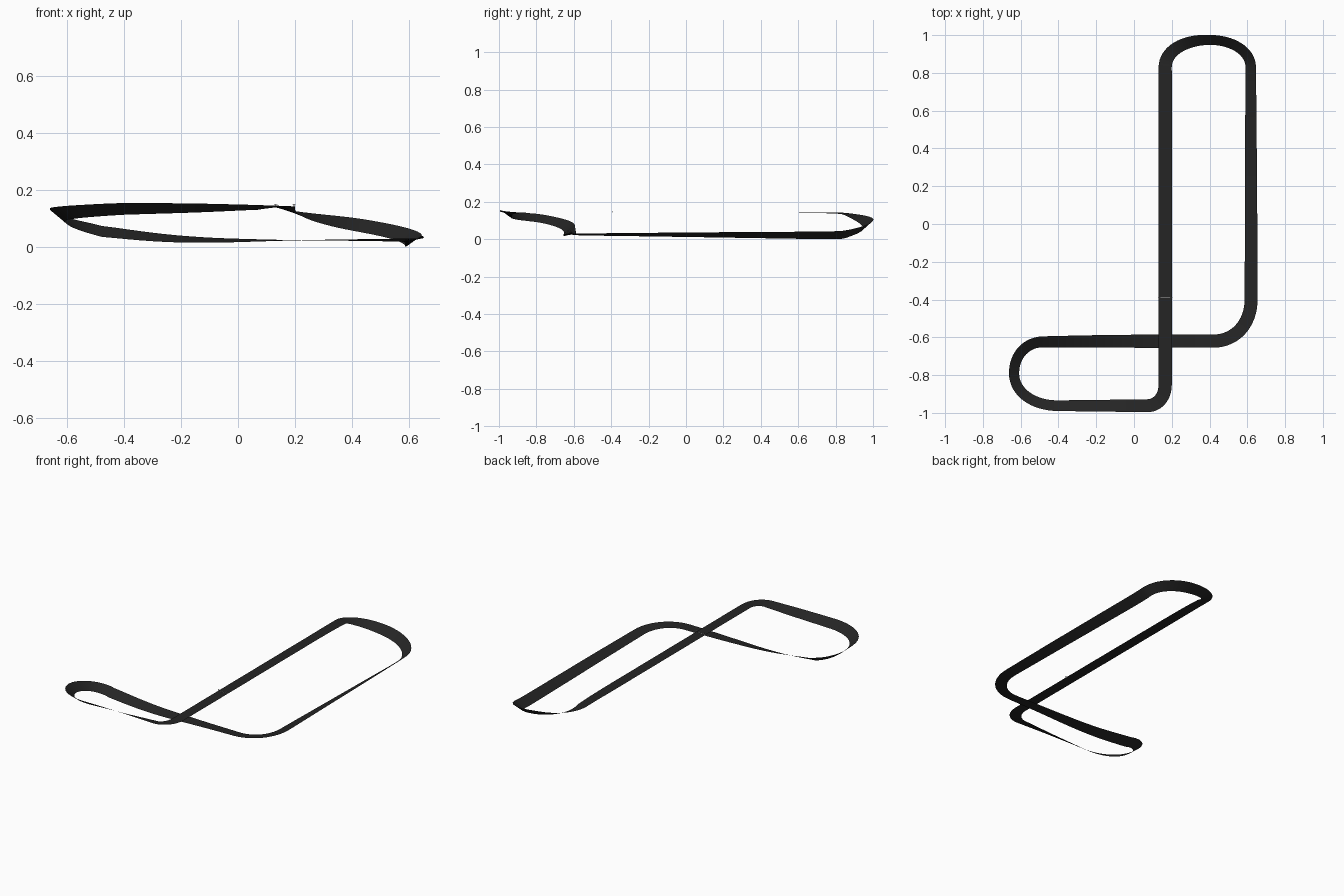
import bpy, bmesh, math
from mathutils import Vector

if "Cube" in bpy.data.objects:
    bpy.data.objects.remove(bpy.data.objects["Cube"])

def material(name, c):
    m = bpy.data.materials.new(name)
    m.diffuse_color = (*c, 1)
    m.use_nodes = True
    m.node_tree.nodes["Principled BSDF"].inputs["Base Color"].default_value = m.diffuse_color
    return m

asphalt = material("dark asphalt", (0.018, 0.018, 0.018))
grey = material("light grey", (0.5, 0.5, 0.5))

WIDTH = 0.07
# Centre line: x, y, z, bank (left edge height minus right), shape of leg to next key
# S straight, V quarter turn starting along y, H quarter turn starting along x
KEYS = [
    (.165, -.85, .145, 0, 'S'), (.165, .6, .145, 0, 'S'), (.165, .83, .144, .006, 'V'),
    (.395, .975, .085, .047, 'H'), (.618, .83, .023, .043, 'S'), (.62, 0, .027, .024, 'S'),
    (.62, -.4, .028, .014, 'V'), (.42, -.62, .028, .006, 'S'), (.2, -.62, .027, 0, 'S'),
    (-.1, -.621, .026, -.018, 'S'), (-.3, -.622, .036, -.030, 'S'), (-.48, -.624, .060, -.040, 'H'),
    (-.635, -.79, .117, -.045, 'V'), (-.4, -.962, .138, -.042, 'S'), (-.1, -.962, .141, -.030, 'S'),
    (.07, -.962, .143, -.015, 'H'),
]

# Sample the closed centre line
pts = []
for i, a in enumerate(KEYS):
    b = KEYS[(i + 1) % len(KEYS)]
    dx, dy = b[0] - a[0], b[1] - a[1]
    n = 16 if a[4] != 'S' else max(3, int(math.hypot(dx, dy) / .04))
    for k in range(n):
        t = k / n
        if a[4] == 'S':
            x, y = a[0] + dx * t, a[1] + dy * t
        else:
            # cubic quarter turn
            early = 3 * (1 - t) ** 2 * t * .58 + 3 * (1 - t) * t * t + t ** 3
            late = 3 * (1 - t) * t * t * .42 + t ** 3
            fx, fy = (early, late) if a[4] == 'H' else (late, early)
            x, y = a[0] + dx * fx, a[1] + dy * fy
        pts.append([x, y, a[2] + (b[2] - a[2]) * t, a[3] + (b[3] - a[3]) * t])

# Ease height and banking between keys
N = len(pts)
for _ in range(6):
    for c in (2, 3):
        v = [(pts[i - 1][c] + 2 * pts[i][c] + pts[(i + 1) % N][c]) / 4 for i in range(N)]
        for i in range(N):
            pts[i][c] = v[i]

# Banked road ribbon
bm = bmesh.new()
rows = []
for i, (x, y, z, h) in enumerate(pts):
    p, q = pts[i - 1], pts[(i + 1) % N]
    d = Vector((q[0] - p[0], q[1] - p[1])).normalized()
    half = math.sqrt(WIDTH ** 2 - h ** 2) / 2
    rows.append([bm.verts.new((x - d.y * half * s, y + d.x * half * s, z + h / 2 * s))
                 for s in (1, -1)])
for i in range(N):
    a, b = rows[i], rows[(i + 1) % N]
    bm.faces.new((a[0], a[1], b[1], b[0]))
zmin = min(v.co.z for v in bm.verts)
bmesh.ops.translate(bm, verts=bm.verts, vec=(0, 0, -zmin))
mesh = bpy.data.meshes.new("race_track")
bm.to_mesh(mesh)
bm.free()
mesh.materials.append(asphalt)
for f in mesh.polygons:
    f.use_smooth = True
bpy.context.collection.objects.link(bpy.data.objects.new("race_track", mesh))

def box(name, loc, size):
    bpy.ops.mesh.primitive_cube_add(size=1, location=loc)
    o = bpy.context.object
    o.name = name
    o.scale = size
    o.data.materials.append(grey)

# Start line and its small side markers
top = .145 - zmin
box("start_line", (.165, -.39, top + .0008), (.066, .002, .001))
for side in (-1, 1):
    box("start_post", (.165 + side * .032, -.395, top + .005), (.002, .002, .01))
    box("start_marker", (.165 + side * .032, -.39, top + .009), (.012, .002, .002))
